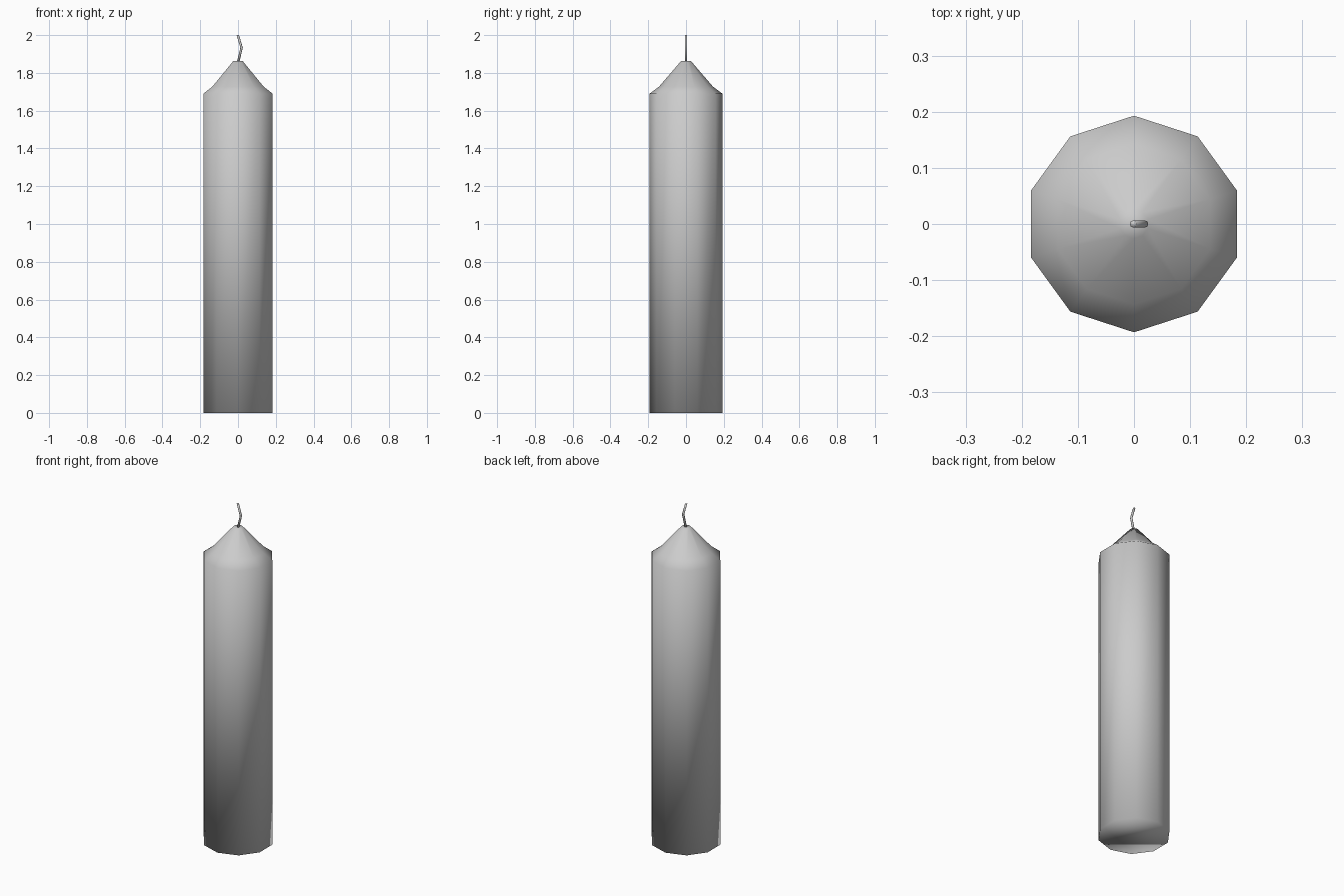
import bpy, bmesh, math
from mathutils import Vector

if "Cube" in bpy.data.objects:
    bpy.data.objects.remove(bpy.data.objects["Cube"])

grey = bpy.data.materials.new("mid_grey")
grey.diffuse_color = (0.58, 0.58, 0.58, 1)
grey.use_nodes = True
grey.node_tree.nodes["Principled BSDF"].inputs["Base Color"].default_value = grey.diffuse_color


def loft(name, rings, cap_start=False, cap_end=False):
    """Skin a list of point rings into a smooth-shaded object."""
    bm = bmesh.new()
    loops = [[bm.verts.new(p) for p in r] for r in rings]
    n = len(loops[0])
    for a, b in zip(loops, loops[1:]):
        for i in range(n):
            j = (i + 1) % n
            bm.faces.new((a[i], a[j], b[j], b[i]))
    if cap_start:
        bm.faces.new(loops[0][::-1])
    if cap_end:
        bm.faces.new(loops[-1])
    for f in bm.faces:
        f.smooth = True
    mesh = bpy.data.meshes.new(name)
    bm.to_mesh(mesh)
    bm.free()
    mesh.materials.append(grey)
    obj = bpy.data.objects.new(name, mesh)
    bpy.context.collection.objects.link(obj)
    return obj


def ring(x, z, radius, sides):
    angles = [math.pi / 2 + 2 * math.pi * i / sides for i in range(sides)]
    return [Vector((x + radius * math.cos(a), radius * math.sin(a), z)) for a in angles]


# Wax body: ten-sided with a pointed shoulder, smooth across the base
profile = [(0.193, 0.0), (0.193, 1.69), (0.143, 1.727), (0.026, 1.863)]
loft("wax_body", [ring(0, z, r, 10) for r, z in profile], cap_start=True, cap_end=True)

# Wick: thin bent strand
path = [(0.0, 1.855), (0.019, 1.933), (-0.001, 2.0)]
loft("wick", [ring(x, z, 0.0065, 8) for x, z in path], cap_start=True, cap_end=True)
